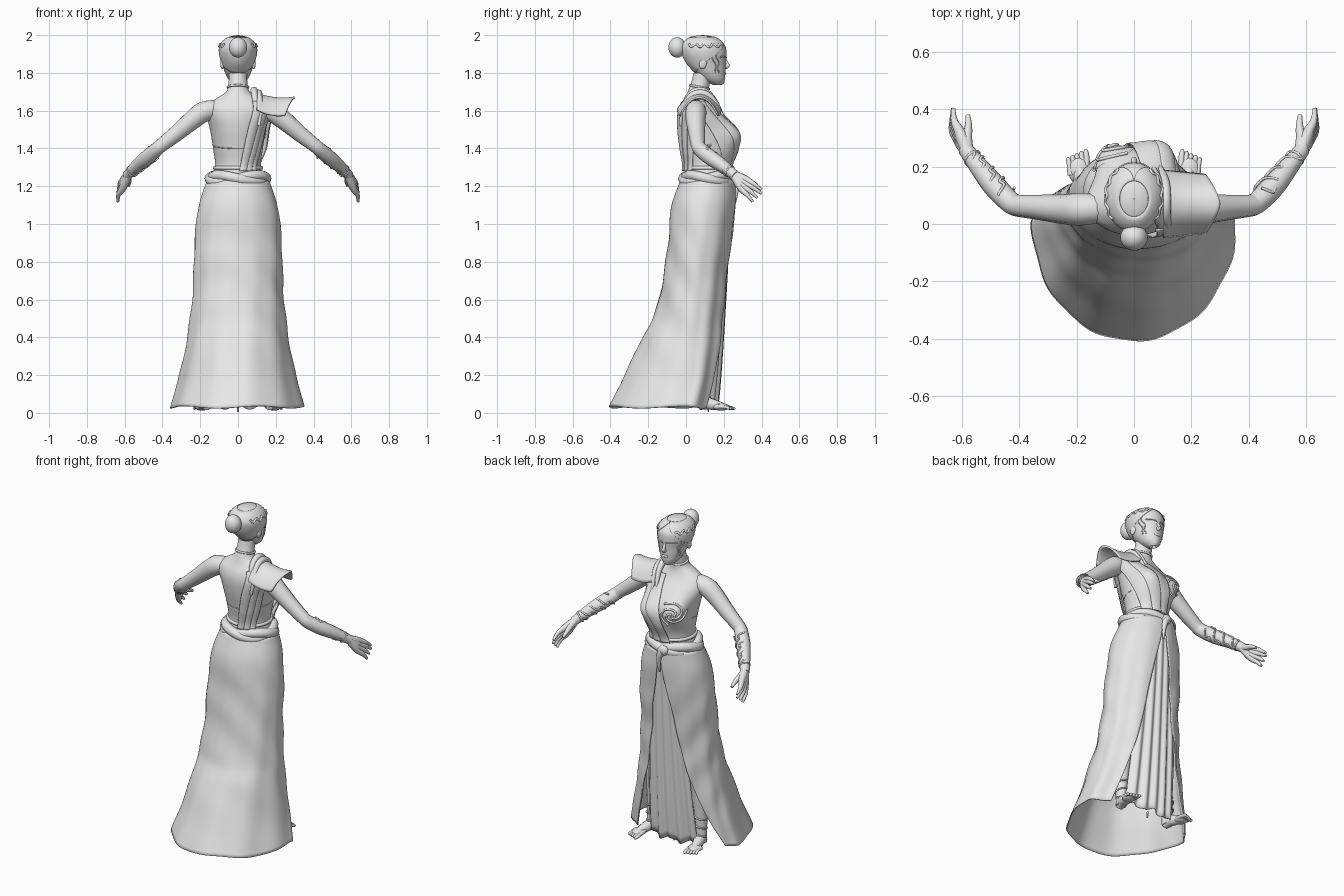
import bpy, bmesh, math
from math import sin, cos, pi, exp
from mathutils import Vector as V

if "Cube" in bpy.data.objects:
    bpy.data.objects.remove(bpy.data.objects["Cube"], do_unlink=True)

stone = bpy.data.materials.new("pale grey")
stone.use_nodes = True
stone.diffuse_color = (0.8, 0.8, 0.8, 1)
stone.node_tree.nodes["Principled BSDF"].inputs["Base Color"].default_value = (0.8, 0.8, 0.8, 1)


def finish(ob, name):
    ob.name = name
    ob.data.materials.clear()
    ob.data.materials.append(stone)
    bpy.ops.object.select_all(action='DESELECT')
    ob.select_set(True)
    bpy.context.view_layer.objects.active = ob
    bpy.ops.object.shade_smooth_by_angle(angle=1.0)
    return ob


def surface(name, f, nu, nv, wrap=False, thick=0):
    """Grid surface from f(u, v), with u and v from 0 to 1."""
    bm = bmesh.new()
    cols = nu if wrap else nu + 1
    rows = [[bm.verts.new(f(i / nu, j / nv)) for i in range(cols)] for j in range(nv + 1)]
    for a, b in zip(rows, rows[1:]):
        for i in range(nu):
            k = (i + 1) % cols
            bm.faces.new((a[i], a[k], b[k], b[i]))
    bmesh.ops.recalc_face_normals(bm, faces=bm.faces)
    me = bpy.data.meshes.new(name)
    bm.to_mesh(me)
    bm.free()
    ob = bpy.data.objects.new(name, me)
    bpy.context.collection.objects.link(ob)
    finish(ob, name)
    if thick:
        m = ob.modifiers.new("thickness", 'SOLIDIFY')
        m.thickness, m.offset = thick, 0
    return ob


def tube(name, pts, radii, cyclic=False):
    """Smooth tube through guide points; radii is one number or one per point."""
    if not isinstance(radii, (list, tuple)):
        radii = [radii] * len(pts)
    cu = bpy.data.curves.new(name, 'CURVE')
    cu.dimensions, cu.bevel_depth, cu.bevel_resolution = '3D', 1, 3
    cu.use_fill_caps = not cyclic
    sp = cu.splines.new('NURBS')
    sp.points.add(len(pts) - 1)
    for p, co, r in zip(sp.points, pts, radii):
        p.co, p.radius = (*co, 1), r
    sp.order_u, sp.resolution_u = 3, 5
    sp.use_endpoint_u, sp.use_cyclic_u = not cyclic, cyclic
    ob = bpy.data.objects.new(name, cu)
    bpy.context.collection.objects.link(ob)
    bpy.ops.object.select_all(action='DESELECT')
    ob.select_set(True)
    bpy.context.view_layer.objects.active = ob
    bpy.ops.object.convert(target='MESH')
    return finish(bpy.context.object, name)


def ball(name, loc, size, rot=(0, 0, 0)):
    bpy.ops.mesh.primitive_uv_sphere_add(segments=24, ring_count=14, location=loc, rotation=rot)
    ob = bpy.context.object
    ob.scale = size
    return finish(ob, name)


def sample(table, z):
    """Smooth lookup in rows that start with a rising height."""
    n = len(table)
    z = min(max(z, table[0][0]), table[-1][0])
    i = max(k for k in range(n - 1) if table[k][0] <= z)
    h = table[i + 1][0] - table[i][0]
    t = (z - table[i][0]) / h

    def slope(k, c):
        a, b = table[max(k - 1, 0)], table[min(k + 1, n - 1)]
        return (b[c] - a[c]) / (b[0] - a[0])
    return [(1 + 2 * t) * (1 - t) ** 2 * table[i][c] + t * t * (3 - 2 * t) * table[i + 1][c]
            + h * t * (1 - t) * ((1 - t) * slope(i, c) - t * slope(i + 1, c))
            for c in range(1, len(table[0]))]


# Rows: height, centre y, half width, half depth
TORSO = [(1.18, .11, .16, .135), (1.3, .115, .122, .116), (1.4, .115, .132, .13), (1.5, .1, .148, .135),
         (1.58, .075, .166, .115), (1.63, .06, .158, .087), (1.665, .06, .115, .066),
         (1.7, .064, .062, .055), (1.75, .078, .05, .05), (1.8, .09, .048, .05)]
HEAD = [(1.735, .168, .018, .022), (1.76, .15, .047, .055), (1.8, .13, .068, .078), (1.85, .108, .083, .102),
        (1.9, .098, .096, .116), (1.94, .093, .095, .116), (1.97, .09, .076, .094),
        (1.988, .088, .051, .064), (1.997, .088, .026, .033), (2, .088, .001, .001)]
# Rows: height, centre y, half width, front depth, back depth, front opening angle
SKIRT = [(.03, 0, .353, .15, .405, .8), (.2, .03, .305, .155, .352, .72), (.4, .04, .263, .167, .27, .58),
         (.5, .05, .25, .16, .222, .5), (.7, .06, .233, .163, .182, .38), (.9, .075, .228, .168, .167, .26),
         (1.1, .095, .205, .165, .168, .1), (1.23, .115, .162, .143, .143, .02)]


def on(table, a, z, out=0):
    """Point on a body at angle a from the face direction (+y), towards +x."""
    cy, rx, ry = sample(table, z)
    if table is TORSO:
        out += sum(.044 * exp(-((a - s * .52) / .42) ** 2 - ((z - 1.475) / .075) ** 2) for s in (1, -1))
    return V(((rx + out) * sin(a), cy + (ry + out) * cos(a), z))


def wrap_angle(u):
    return (u * 2 - 1) * pi


# Body and head
surface("torso_and_neck", lambda u, v: on(TORSO, wrap_angle(u), 1.18 + .62 * v), 64, 48, True)
surface("head", lambda u, v: on(HEAD, wrap_angle(u), 1.735 + .265 * sin(v * pi / 2)), 48, 40, True)


def hair(u, v):
    a = pi + (u - .5) * 2 * (1.8 + 1.34 * v ** .8)
    low = 1.8 + .08 * abs(u * 2 - 1) ** 2
    return on(HEAD, a, low + (1.99 - low) * v, .003)


surface("hair_cap", hair, 64, 24, thick=.003)
ball("hair_bun", (0, -.047, 1.935), (.048, .046, .054))
ball("nose", (0, .214, 1.836), (.011, .018, .014), (.5, 0, 0))
tube("nose_bridge", [(0, .2, 1.885), (0, .21, 1.862), (0, .225, 1.836)], [.008, .008, .01])
ball("lips", (0, .202, 1.797), (.021, .01, .009))
ball("chin", (0, .184, 1.757), (.026, .02, .02))
tube("choker", [on(TORSO, i * pi / 8, 1.725 - .01 * cos(i * pi / 8), .003) for i in range(16)], .006, True)

for s, side in ((1, "left"), (-1, "right")):
    def m(x, y, z):
        return V((s * x, y, z))
    ball(side + "_eye", m(.036, .187, 1.862), (.014, .008, .006))
    tube(side + "_brow", [on(HEAD, s * a, 1.878 + .008 * sin(a * 3), .001) for a in (.12, .35, .6, .8)], .004)
    ball(side + "_ear", m(.083, .09, 1.85), (.011, .02, .03), (-.2, 0, 0))
    # Scrolling ornament along the temple, cheek and hairline
    for k in range(2):
        tube(side + "_temple_scroll", [on(HEAD, s * (.95 + .2 * k + .1 * sin(t * 1.5 + k)), 1.8 + .017 * t, .002)
                                       for t in range(9)], .003)
    tube(side + "_hair_scroll", [on(HEAD, s * (.6 + .13 * t), 1.945 + .012 * sin(t * 2), .005)
                                 for t in range(14)], .006)

    # Arm and hand
    tube(side + "_arm", [m(.1, .055, 1.61), m(.17, .052, 1.608), m(.245, .05, 1.548), m(.33, .058, 1.475),
                         m(.405, .063, 1.418), m(.425, .068, 1.4), m(.485, .13, 1.35), m(.54, .2, 1.305),
                         m(.588, .262, 1.255)],
         [.045, .06, .052, .044, .038, .038, .042, .034, .026])
    wrist, across = m(.578, .248, 1.265), m(-.1, .45, .85).normalized()
    for i in range(4):
        k = i - 1.5
        base = m(.612, .313, 1.205) + across * k * .02
        tip = m(.632, .395, 1.15) + across * k * .024 - V((0, .012 * abs(k - .5), 0))
        tube(f"{side}_finger_{i + 1}", [wrist, wrist.lerp(base, .6), base, base.lerp(tip, .5) + m(.012, 0, .004), tip],
             [.022, .023, .018, .0115, .007])
    tube(side + "_thumb", [wrist, m(.585, .29, 1.245), m(.574, .34, 1.228), m(.578, .378, 1.205)],
         [.022, .02, .013, .008])

    # Vine bracer around the forearm
    elbow, end = m(.425, .075, 1.398), m(.57, .24, 1.272)
    axis = (end - elbow).normalized()
    e1 = axis.cross(V((0, 0, 1))).normalized()
    e2 = axis.cross(e1)

    def around(t, a):
        r = .042 - .013 * t
        return elbow.lerp(end, t) + e1 * r * cos(a) + e2 * r * sin(a)
    for k in range(3):
        tube(side + "_bracer_vine", [around(.15 + .8 * t / 24, k * 2.1 + t * .3 + .5 * sin(t * .9)) for t in range(25)], .005)
    tube(side + "_bracer_band", [around(.95, i * pi / 6) for i in range(12)], .005, True)

    # Leg, foot and anklet scroll
    tube(side + "_leg", [m(.09, .1, 1.1), m(.11, .11, .85), m(.13, .115, .55), m(.15, .085, .35),
                         m(.165, .085, .15), m(.17, .09, .03)], [.09, .085, .055, .052, .033, .03])
    tube(side + "_foot", [m(.165, .065, .035), m(.17, .1, .055), m(.185, .16, .04), m(.195, .21, .03)],
         [.024, .034, .029, .016])
    ball(side + "_foot_ball", m(.192, .185, .032), (.037, .045, .02))
    for i in range(5):
        x = .164 + .0155 * i
        tip = m(x + .004, .256 - .007 * i, .022)
        tube(f"{side}_toe_{i + 1}", [m(x * .85 + .027, .17, .035), m(x, .215, .032), tip, tip + V((0, .005, 0))],
             [.013, .0115 - .001 * i, .0095, .003])
    tube(side + "_ankle_scroll", [m(.165 + .04 * cos(t), .09 + .04 * sin(t), .07 + .008 * t) for t in range(20)], .005)


# Wrapped skirt with a trailing hem, open at the front and wider on its right
def skirt(u, v):
    z = .03 + 1.2 * v
    cy, rx, front, back, gap = sample(SKIRT, z)
    right_gap = gap + .3 * (1 - v) ** 3
    a = gap + u * (2 * pi - gap - right_gap)
    depth = front if cos(a) > 0 else back
    fold = .006 * (1 - v) * sin(a * 11 + z * 3) * (1.5 - abs(sin(a / 2)))
    fold += .0035 * sin(pi * v) * sin(z * 24 + 5 * cos(a) + 3 * sin(a))
    hem = .006 * sin(a * 5) * (1 - v) ** 8
    return ((rx + fold) * sin(a), cy + (depth + fold) * cos(a), z + hem)


surface("wrapped_skirt", skirt, 128, 70, thick=.006)


def front_panel(u, v):
    x = (u * 2 - 1) * (.165 - .07 * v)
    pleat = .01 * sin(u * 30) * (1 - .7 * v)
    return (x, .16 + .08 * v ** .8 + pleat - x * x * 1.5, .03 + .012 * sin(u * 16) * (1 - v) + 1.18 * v)


surface("pleated_front_panel", front_panel, 72, 30, thick=.005)
tube("panel_tassel", [(0, .12, .04), (0, .118, .02), (0, .117, .004)], [.006, .005, .004])


# Twisted belt with a knot
for k in (0, pi):
    tube("belt_strand", [((.143 + .006 * cos(2 * a + k)) * sin(a), .113 + (.121 + .006 * cos(2 * a + k)) * cos(a),
                          1.24 + .017 * sin(2 * a + k)) for a in (i * pi / 24 for i in range(48))], .028, True)
tube("waist_band", [on(TORSO, i * pi / 12, 1.297, .002) for i in range(24)], .01, True)
ball("belt_knot", (-.02, .255, 1.235), (.036, .022, .03), (0, .5, 0))
tube("knot_tail", [(-.02, .262, 1.23), (.01, .27, 1.2), (0, .258, 1.1)], [.02, .018, .004])


# Shoulder sash, laid in overlapping folds over the chest and the back
def sash(top, foot, width, layers, drape, name):
    for k in range(layers):
        def band(u, v, k=k):
            a = top + (foot - top) * v + (u - .5) * width * (1 - .25 * v) + (k - layers / 2 + .5) * width * .7
            lift = .007 + .004 * k + .004 * sin(u * pi) + drape * sin(pi * v ** 1.8) ** 2
            return on(TORSO, a, 1.65 - .37 * v, lift)
        surface(f"{name}_{k + 1}", band, 14, 40, thick=.005)


sash(1.0, .25, .6, 3, .015, "front_sash")
sash(2.2, 2.7, .36, 3, .005, "back_sash")
for k in range(2):
    x = .085 + .025 * k
    tube("shoulder_collar_fold", [(x - .02, .2, 1.56), (x, .16, 1.65), (x, .09, 1.715 - .015 * k),
                                  (x, .02, 1.695 - .015 * k), (x + .015, -.025, 1.6), (x, -.03, 1.52)],
         [.008, .015, .02, .018, .012, .008])


# Flared shoulder plate
def plate(u, v):
    a = (u - .5) * 2
    flare = .055 * v * v - .03 * v
    x = .1 + .2 * v - .05 * v * abs(a) ** 1.5
    return (x, .07 + a * (.115 - .015 * v), 1.69 + flare - .045 * v - (.085 + .01 * v) * abs(a) ** 2.2)


surface("shoulder_plate", plate, 24, 14, thick=.01)

# Bodice trim and the scrolled breast cup
tube("bodice_back_seam", [on(TORSO, pi * (.45 + i / 12), 1.42 - .02 * sin(i * pi / 13), -.001) for i in range(14)], .004)
surface("bodice_cup", lambda u, v: on(TORSO, -.5 + .5 * v * sin(u * 2 * pi), 1.475 + .07 * v * cos(u * 2 * pi), .005),
        32, 8, True)
for k in range(3):
    tube("cup_scroll", [on(TORSO, -.5 + r * .5 * sin(r * 5 + k * 2.1), 1.475 + r * .07 * cos(r * 5 + k * 2.1), .008)
                        for r in (i / 12 for i in range(1, 13))], .006)
